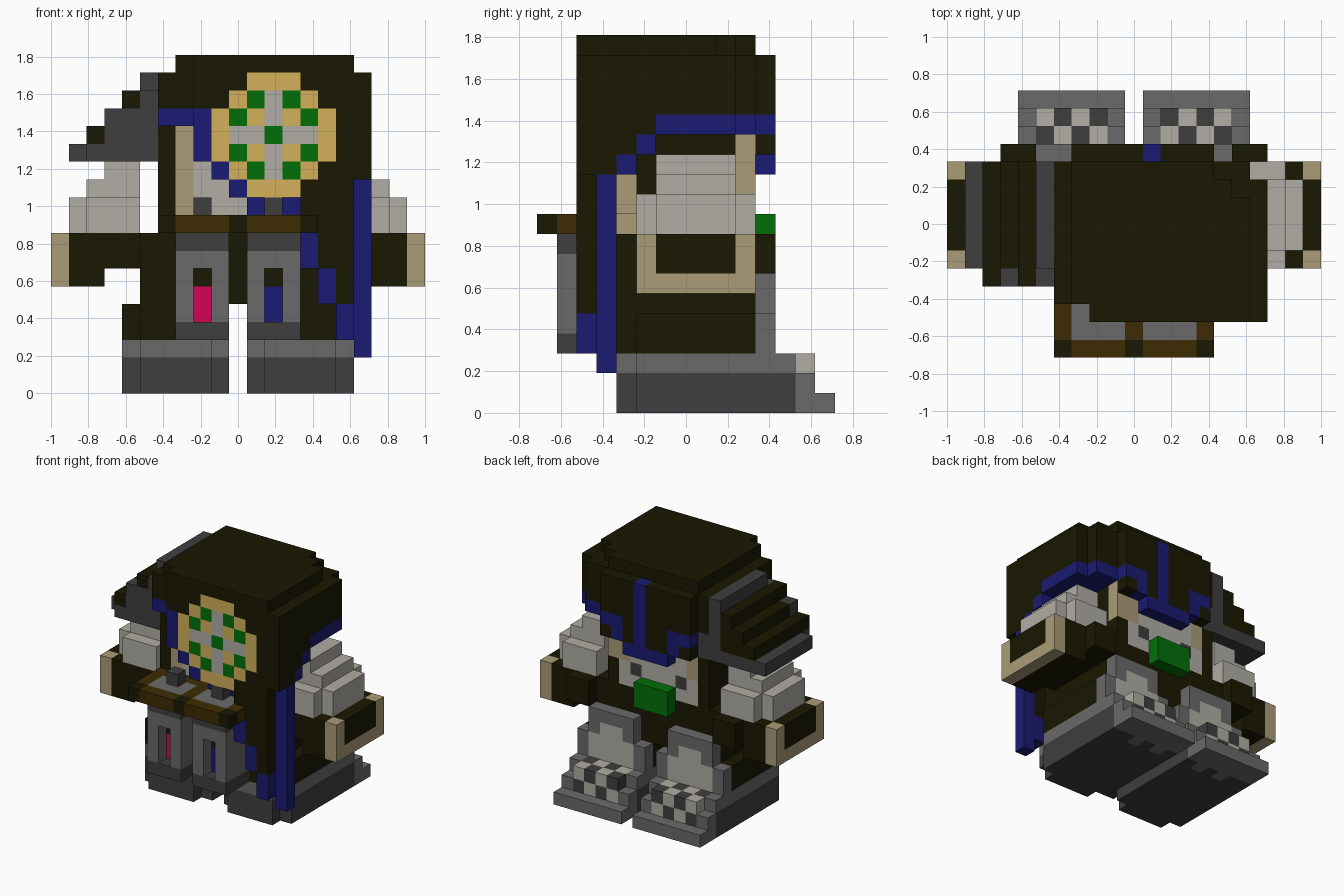
import bpy, bmesh

if "Cube" in bpy.data.objects:
    bpy.data.objects.remove(bpy.data.objects["Cube"])

V = 2 / 21                      # one block
NX, NY = 21, 15
COLORS = {
    "olive": (25, 24, 2), "blue": (27, 27, 115), "pale_grey": (177, 173, 165),
    "beige": (171, 156, 119), "gold": (211, 176, 90), "green": (2, 111, 8),
    "brown": (61, 44, 3), "mid_grey": (106, 106, 106), "dark_grey": (62, 62, 62),
    "crimson": (212, 2, 86)}
NAMES = list(COLORS)


def lin(c):
    c /= 255
    return c / 12.92 if c <= 0.04045 else ((c + 0.055) / 1.055) ** 2.4


MATS = []
for n, rgb in COLORS.items():
    m = bpy.data.materials.new(n)
    m.diffuse_color = (*[lin(c) for c in rgb], 1)
    m.use_nodes = True
    m.node_tree.nodes["Principled BSDF"].inputs["Base Color"].default_value = m.diffuse_color
    MATS.append(m)

grid = {}                       # block -> (part, colour)


def box(part, color, x0, x1, y0, y1, z0, z1):
    for x in range(x0, x1):
        for y in range(y0, y1):
            for z in range(z0, z1):
                grid[x, y, z] = (part, color)


def pair(part, color, x0, x1, *r):
    box("left_" + part, color, x0, x1, *r)
    box("right_" + part, color, NX - x1, NX - x0, *r)


def cut_pair(x, y, z0, z1):
    for z in range(z0, z1):
        grid.pop((x, y, z), None)
        grid.pop((NX - 1 - x, y, z), None)


# robe and torso
box("robe", "olive", 5, 16, 4, 11, 5, 9)
pair("robe_leg", "olive", 4, 10, 4, 11, 3, 5)
box("torso", "olive", 6, 15, 5, 11, 9, 15)
box("torso", "beige", 7, 14, 4, 11, 9, 15)
box("torso", "pale_grey", 8, 13, 4, 11, 9, 15)
box("torso", "olive", 6, 7, 4, 10, 9, 15)
box("torso", "beige", 14, 15, 4, 5, 10, 12)
box("torso", "beige", 14, 15, 10, 11, 11, 14)
box("torso", "pale_grey", 7, 14, 10, 11, 9, 11)
for x in (8, 12):
    box("torso", "dark_grey", x, x + 1, 10, 11, 10, 11)
box("belt_buckle", "green", 9, 12, 11, 12, 8, 10)

# arms, cuffs and stepped shoulder pads
pair("arm", "olive", 3, 6, 5, 11, 7, 9)
pair("arm", "olive", 1, 3, 5, 11, 6, 9)
pair("arm", "olive", 3, 5, 11, 12, 7, 9)
pair("cuff", "beige", 0, 1, 5, 11, 6, 9)
pair("cuff", "olive", 0, 1, 6, 10, 7, 9)
pair("shoulder_pad", "pale_grey", 1, 2, 6, 10, 9, 11)
pair("shoulder_pad", "pale_grey", 2, 5, 5, 11, 9, 11)
pair("shoulder_pad", "pale_grey", 2, 5, 6, 10, 11, 12)
pair("shoulder_pad", "pale_grey", 3, 5, 6, 10, 12, 13)

# boots with knee plates and toes
pair("boot", "dark_grey", 4, 10, 4, 13, 0, 2)
pair("boot", "mid_grey", 4, 10, 4, 13, 2, 3)
pair("boot", "mid_grey", 4, 10, 13, 14, 0, 2)
pair("boot", "mid_grey", 4, 10, 14, 15, 0, 1)
for x in (6, 8):
    pair("boot", "mid_grey", x, x + 1, 12, 13, 0, 1)
for x in (4, 9):                # rounded heels
    cut_pair(x, 4, 0, 5)
pair("knee_plate", "mid_grey", 4, 10, 11, 12, 3, 5)
pair("knee_plate", "mid_grey", 5, 9, 11, 12, 5, 7)
pair("knee_plate", "pale_grey", 5, 9, 11, 12, 3, 5)
pair("knee_plate", "pale_grey", 6, 8, 11, 12, 5, 6)
for x in range(5, 9):
    a, b = ("pale_grey", "dark_grey")[::1 if x % 2 else -1]
    pair("toes", a, x, x + 1, 13, 14, 2, 3)
    pair("toes", b, x, x + 1, 13, 14, 1, 2)
    pair("toes", b, x, x + 1, 12, 13, 2, 3)

# hood crown, rounded towards the face
box("hood", "olive", 6, 17, 4, 11, 15, 18)
box("hood", "olive", 8, 18, 2, 10, 15, 18)
box("hood", "olive", 6, 8, 3, 4, 16, 18)
box("hood", "olive", 7, 15, 11, 12, 13, 18)
box("hood", "olive", 7, 8, 3, 11, 18, 19)
box("hood", "olive", 8, 15, 2, 11, 18, 19)
box("hood", "olive", 15, 16, 2, 10, 18, 19)
box("hood", "olive", 16, 17, 2, 9, 18, 19)
box("hood", "blue", 6, 8, 3, 5, 15, 16)

# hood trim on the face side and along both sides
box("hood_trim", "blue", 7, 15, 11, 12, 14, 15)
box("hood_trim", "blue", 8, 14, 11, 12, 13, 15)
box("hood_trim", "blue", 9, 13, 11, 12, 12, 13)
box("hood", "olive", 9, 13, 11, 12, 13, 15)
box("hood_trim", "blue", 11, 12, 11, 12, 13, 18)
box("hood_trim", "blue", 6, 7, 5, 11, 14, 15)
box("hood_trim", "blue", 15, 18, 6, 10, 14, 15)
box("hood_trim", "blue", 15, 17, 10, 11, 14, 15)
box("hood", "olive", 17, 18, 2, 5, 13, 15)
box("hood", "olive", 17, 18, 2, 6, 14, 15)
box("hood_trim", "blue", 17, 18, 5, 6, 13, 14)
box("hood_trim", "blue", 17, 18, 4, 5, 12, 13)

# cape with a diagonal trimmed hem: x, hem bottom, hem top, front depth
for x, a, b, y in ((8, 13, 16, 2), (9, 12, 13, 2), (10, 11, 12, 2), (11, 10, 11, 3),
                   (12, 10, 11, 3), (13, 10, 11, 3), (14, 7, 9, 2), (15, 5, 7, 2),
                   (16, 3, 5, 2)):
    box("cape", "olive", x, x + 1, 2, 4, b, 18)
    box("cape_trim", "blue", x, x + 1, y, 4, a, b)
box("cape", "olive", 17, 18, 2, 4, 12, 18)
box("cape_trim", "blue", 17, 18, 3, 4, 2, 12)

# round emblem on the cape
for w, h in ((3, 7), (5, 5), (7, 3)):
    box("emblem", "gold", 12 - w // 2, 13 + w // 2, 2, 3, 14 - h // 2, 15 + h // 2)
box("emblem", "pale_grey", 12, 13, 2, 3, 12, 17)
box("emblem", "pale_grey", 10, 15, 2, 3, 14, 15)
for dx, dz in ((0, 0), (1, 2), (2, 1)):
    for sx in (-1, 1):
        for sz in (-1, 1):
            x, z = 12 + sx * dx, 14 + sz * dz
            box("emblem", "green", x, x + 1, 2, 3, z, z + 1)

# stepped spikes on one shoulder
for i in range(5):
    top = "dark_grey" if i in (0, 4) else "olive"
    box("shoulder_spikes", top, 1 + i, 6, 5, 11, 13 + i, 14 + i)
    if i < 4:
        box("shoulder_spikes", "dark_grey", max(2, 1 + i), 6, 4, 5, 13 + i, 14 + i)
box("shoulder_spikes", "dark_grey", 5, 6, 5, 11, 13, 18)
box("shoulder_spikes", "dark_grey", 6, 7, 10, 11, 13, 15)
for x, z in ((2, 14), (4, 16)):
    box("shoulder_spikes", "olive", x, x + 1, 4, 5, z, z + 1)

# belt shelf, hanging pouches and knobs
box("belt_shelf", "brown", 6, 15, 0, 4, 9, 10)
for x in (6, 10, 14):
    box("belt_shelf", "olive", x, x + 1, 0, 1, 9, 10)
pair("pouch", "mid_grey", 7, 10, 1, 4, 3, 9)
pair("pouch", "dark_grey", 7, 10, 1, 4, 3, 4)
pair("pouch", "dark_grey", 7, 10, 1, 4, 8, 9)
pair("pouch", "mid_grey", 7, 10, 1, 3, 9, 10)
pair("pouch_knob", "dark_grey", 8, 9, 2, 3, 10, 11)
for side, x, col in (("left", 8, "crimson"), ("right", 12, "blue")):
    for z in range(4, 7):
        grid.pop((x, 1, z))     # recessed slot
    box(side + "_pouch_slot", col, x, x + 1, 2, 3, 4, 6)
    box(side + "_pouch_slot", "olive", x, x + 1, 2, 3, 6, 7)

# turn each part's exposed block sides into a mesh
SIDES = {(1, 0, 0): ((1, 0, 0), (1, 1, 0), (1, 1, 1), (1, 0, 1)),
         (-1, 0, 0): ((0, 0, 0), (0, 0, 1), (0, 1, 1), (0, 1, 0)),
         (0, 1, 0): ((0, 1, 0), (0, 1, 1), (1, 1, 1), (1, 1, 0)),
         (0, -1, 0): ((0, 0, 0), (1, 0, 0), (1, 0, 1), (0, 0, 1)),
         (0, 0, 1): ((0, 0, 1), (1, 0, 1), (1, 1, 1), (0, 1, 1)),
         (0, 0, -1): ((0, 0, 0), (0, 1, 0), (1, 1, 0), (1, 0, 0))}
for part in sorted({p for p, c in grid.values()}):
    bm = bmesh.new()
    cols = sorted({c for p, c in grid.values() if p == part})
    for (x, y, z), (p, c) in grid.items():
        if p != part:
            continue
        for (dx, dy, dz), quad in SIDES.items():
            if (x + dx, y + dy, z + dz) in grid:
                continue
            f = bm.faces.new([bm.verts.new(((x + a - NX / 2) * V, (y + b - NY / 2) * V,
                                            (z + e) * V)) for a, b, e in quad])
            f.material_index = cols.index(c)
    if not bm.faces:
        bm.free()
        continue
    bmesh.ops.remove_doubles(bm, verts=bm.verts, dist=V / 100)
    me = bpy.data.meshes.new(part)
    bm.to_mesh(me)
    bm.free()
    for c in cols:
        me.materials.append(MATS[NAMES.index(c)])
    bpy.context.collection.objects.link(bpy.data.objects.new(part, me))
